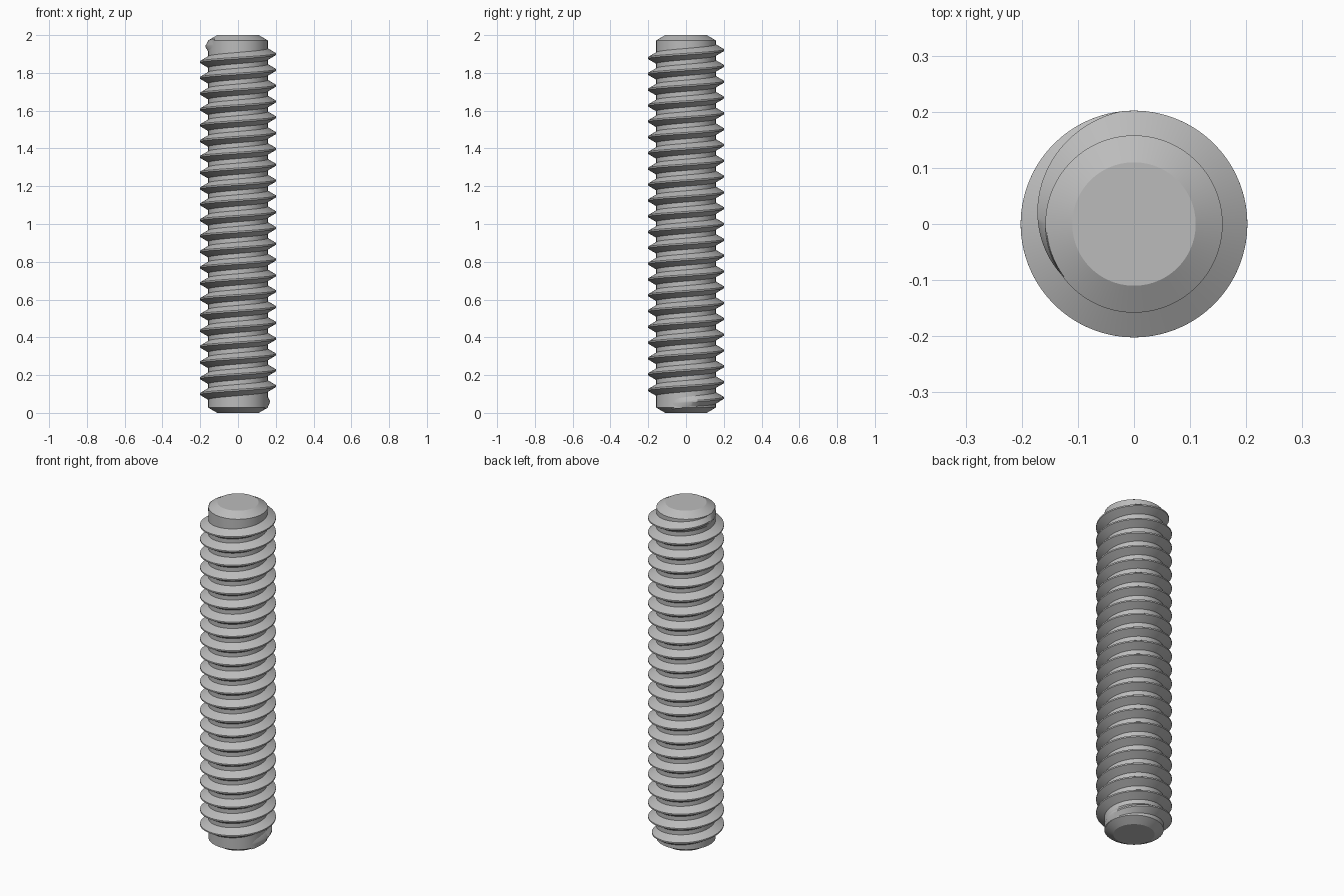
import bpy
import bmesh
import math

default = bpy.data.objects.get("Cube")
if default:
    bpy.data.objects.remove(default, do_unlink=True)

HEIGHT = 2.0
CORE, CREST, TIP = 0.158, 0.202, 0.11   # radii of shank, thread and end faces
CHAMFER = 0.028
PITCH = 0.0837
SEGMENTS = 96
START, END = math.radians(-28), math.radians(217) + 22 * math.tau
TAPER = math.radians(120)               # run-in and run-out of the thread

steel = bpy.data.materials.new("grey steel")
steel.use_nodes = True
grey = (0.5, 0.5, 0.5, 1)
steel.diffuse_color = grey
steel.node_tree.nodes["Principled BSDF"].inputs["Base Color"].default_value = grey


def finish(bm, name):
    """Turn a bmesh into a smooth object with sharp edges kept."""
    bmesh.ops.recalc_face_normals(bm, faces=bm.faces)
    mesh = bpy.data.meshes.new(name)
    bm.to_mesh(mesh)
    bm.free()
    mesh.materials.append(steel)
    obj = bpy.data.objects.new(name, mesh)
    bpy.context.collection.objects.link(obj)
    bpy.ops.object.select_all(action="DESELECT")
    obj.select_set(True)
    bpy.context.view_layer.objects.active = obj
    bpy.ops.object.shade_smooth_by_angle(angle=math.radians(30))


def polar(radius, angle, z):
    return (radius * math.cos(angle), radius * math.sin(angle), z)


# Shank: a cylinder with chamfered ends
bm = bmesh.new()
profile = [(TIP, 0), (CORE, CHAMFER), (CORE, HEIGHT - CHAMFER), (TIP, HEIGHT)]
rings = [[bm.verts.new(polar(r, math.tau * i / SEGMENTS, z)) for i in range(SEGMENTS)]
         for r, z in profile]
for low, high in zip(rings, rings[1:]):
    for i in range(SEGMENTS):
        j = (i + 1) % SEGMENTS
        bm.faces.new((low[i], low[j], high[j], high[i]))
bm.faces.new(rings[0][::-1])
bm.faces.new(rings[-1])
finish(bm, "shank")

# Thread: a right-handed ridge swept up the shank, fading at both ends
bm = bmesh.new()
steps = round((END - START) / math.tau * SEGMENTS)
root = CORE - 0.002
sections = []
for s in range(steps + 1):
    angle = START + (END - START) * s / steps
    z = 0.1 + PITCH * (angle - math.pi) / math.tau
    fade = min(1, (angle - START) / TAPER, (END - angle) / TAPER)
    crest = CORE - 0.001 + (CREST - CORE + 0.001) * fade
    ridge = [(root, -0.031), (crest, -0.004), (crest, 0.004), (root, 0.031)]
    sections.append([bm.verts.new(polar(r, angle, z + dz)) for r, dz in ridge])
for a, b in zip(sections, sections[1:]):
    for k in range(4):
        m = (k + 1) % 4
        bm.faces.new((a[k], b[k], b[m], a[m]))
bm.faces.new(sections[0])
bm.faces.new(sections[-1][::-1])
finish(bm, "thread")
